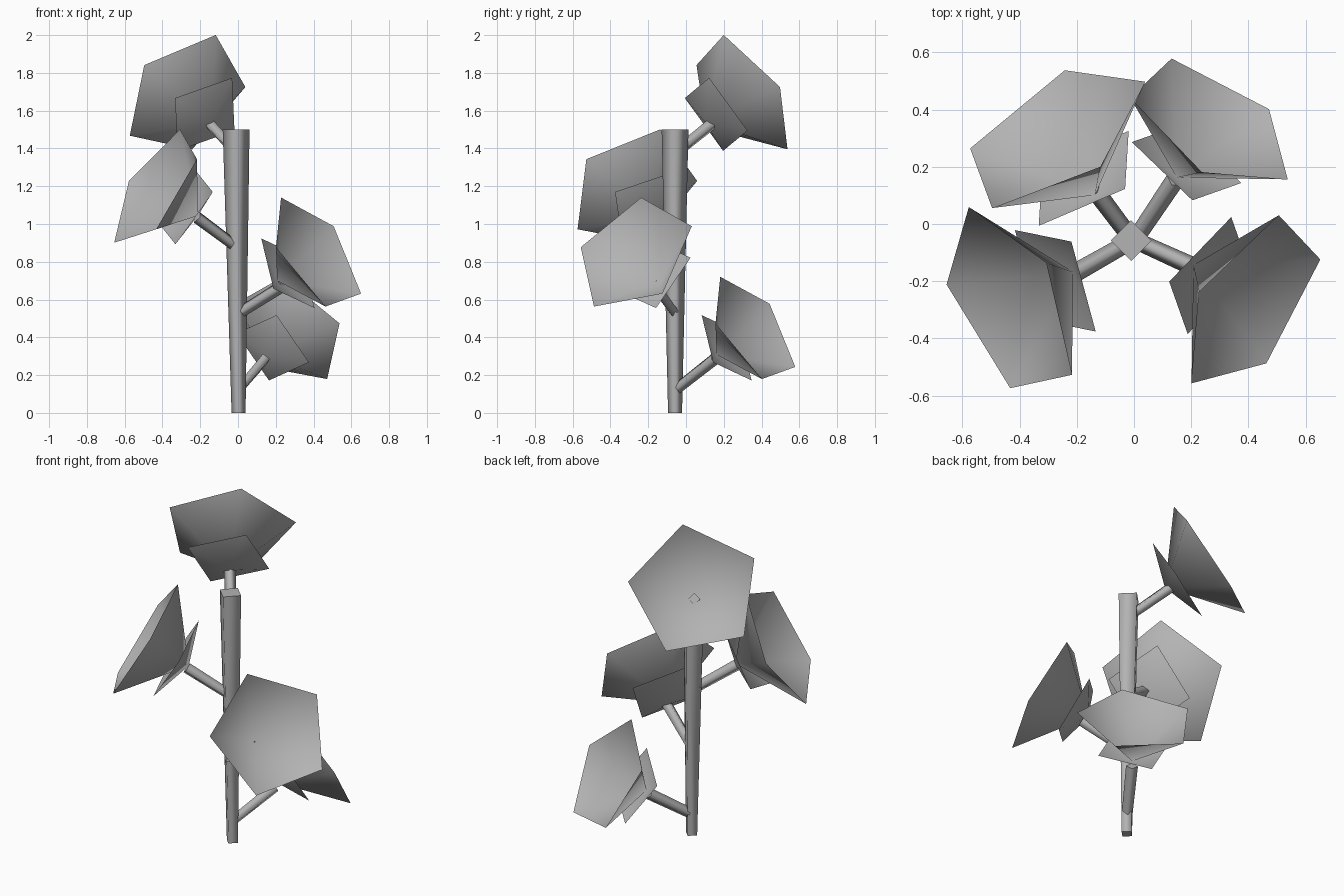
import bpy, bmesh, math
from mathutils import Vector

cube = bpy.data.objects.get("Cube")
if cube:
    bpy.data.objects.remove(cube, do_unlink=True)

grey = bpy.data.materials.new("plain grey")
grey.use_nodes = True
grey.diffuse_color = (0.45, 0.45, 0.45, 1)
grey.node_tree.nodes["Principled BSDF"].inputs["Base Color"].default_value = (0.45, 0.45, 0.45, 1)


def finish(name, bm):
    mesh = bpy.data.meshes.new(name)
    bm.to_mesh(mesh)
    bm.free()
    mesh.materials.append(grey)
    obj = bpy.data.objects.new(name, mesh)
    bpy.context.scene.collection.objects.link(obj)


def ring(bm, centre, axis, radius, sides, roll):
    """Regular polygon of vertices around an axis; roll is measured from straight up."""
    axis = axis.normalized()
    side = Vector((0, 0, 1)).cross(axis)
    side = side.normalized() if side.length > 0.01 else Vector((0, 1, 0))
    up = axis.cross(side)
    verts = []
    for i in range(sides):
        a = roll + math.tau * i / sides
        verts.append(bm.verts.new(centre + radius * (up * math.cos(a) + side * math.sin(a))))
    return verts


def stalk(name, start, end, r1, r2):
    """Four-sided tapered post with smooth sides and flat ends."""
    bm = bmesh.new()
    axis = end - start
    low = ring(bm, start, axis, r1, 4, 0)
    high = ring(bm, end, axis, r2, 4, 0)
    for i in range(4):
        j = (i + 1) % 4
        bm.faces.new((low[i], low[j], high[j], high[i])).smooth = True
    bm.faces.new(low)
    bm.faces.new(high)
    bmesh.ops.recalc_face_normals(bm, faces=bm.faces)
    finish(name, bm)


def cup(name, apex, axis, depth, radius, sides, roll):
    """Open cone of thin petals."""
    bm = bmesh.new()
    tip = bm.verts.new(apex)
    rim = ring(bm, apex + axis * depth, axis, radius, sides, roll)
    for i in range(sides):
        bm.faces.new((tip, rim[i], rim[(i + 1) % sides])).smooth = True
    finish(name, bm)


# Trunk, wider at the top
stalk("trunk", Vector((0.003, -0.058, 0)), Vector((-0.01, -0.058, 1.5)), 0.037, 0.071)

# Flowers: rim centre, azimuth, rim radius, branch start, branch end
flowers = {
    "lowest": ((0.273, 0.352, 0.439), 57, 0.331, (0.01, -0.045, 0.13), (0.142, 0.152, 0.285)),
    "lower": ((0.41, -0.275, 0.84), -33, 0.353, (0.01, -0.06, 0.53), (0.238, -0.163, 0.673)),
    "upper": ((-0.438, -0.278, 1.189), 206, 0.367, (-0.01, -0.06, 0.88), (-0.218, -0.178, 1.035)),
    "top": ((-0.278, 0.311, 1.686), 124, 0.370, (-0.01, -0.05, 1.38), (-0.162, 0.152, 1.543)),
}
tilt = math.radians(30)
for label, (centre, azimuth, radius, start, end) in flowers.items():
    a = math.radians(azimuth)
    axis = Vector((math.cos(a) * math.cos(tilt), math.sin(a) * math.cos(tilt), math.sin(tilt)))
    apex = Vector(centre) - axis * radius * 0.79
    stalk(label + "_branch", Vector(start), Vector(end), 0.03, 0.033)
    cup(label + "_petals", apex, axis, radius * 0.79, radius, 5, math.radians(-11))
    cup(label + "_sepals", apex, axis, radius * 0.22, radius * 0.66, 4, math.radians(-24))
